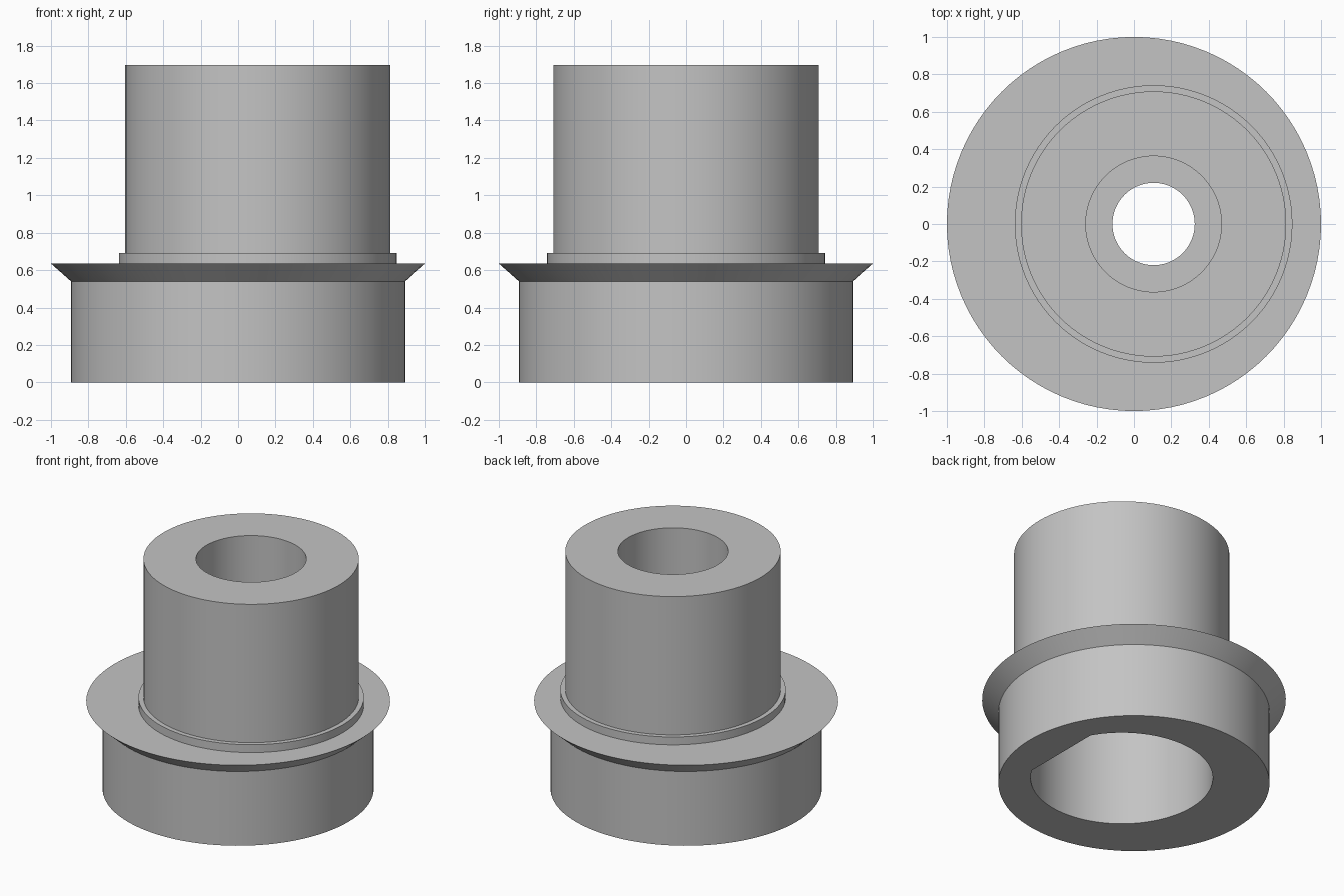
import bpy
import bmesh
from math import cos, sin, tau

SEGMENTS = 96
OFFSET = 0.105      # the tube sits off the base axis
FLAT = 0.52         # distance of the socket's flat from the tube axis

cube = bpy.data.objects.get("Cube")
if cube:
    bpy.data.objects.remove(cube, do_unlink=True)

gray = bpy.data.materials.new("plain_gray")
gray.use_nodes = True
color = (0.55, 0.55, 0.55, 1)
gray.diffuse_color = color
gray.node_tree.nodes["Principled BSDF"].inputs["Base Color"].default_value = color


def ring(bm, centre, radius, z, flat=None):
    """Circle of vertices, optionally cut by a flat on its +x side."""
    verts = []
    for i in range(SEGMENTS):
        a = tau * i / SEGMENTS
        x = radius * cos(a)
        if flat is not None:
            x = min(x, flat)
        verts.append(bm.verts.new((centre + x, radius * sin(a), z)))
    return verts


def closed_shell(name, sections):
    """Skin a closed cycle of rings into one hollow solid."""
    bm = bmesh.new()
    rings = [ring(bm, *s) for s in sections]
    for lower, upper in zip(rings, rings[1:] + rings[:1]):
        for i in range(SEGMENTS):
            j = (i + 1) % SEGMENTS
            bm.faces.new((lower[i], lower[j], upper[j], upper[i]))
    bmesh.ops.recalc_face_normals(bm, faces=bm.faces)
    mesh = bpy.data.meshes.new(name)
    bm.to_mesh(mesh)
    bm.free()
    mesh.materials.append(gray)
    obj = bpy.data.objects.new(name, mesh)
    bpy.context.collection.objects.link(obj)
    bpy.ops.object.select_all(action="DESELECT")
    obj.select_set(True)
    bpy.context.view_layer.objects.active = obj
    bpy.ops.object.shade_smooth_by_angle(angle=0.35)
    return obj


closed_shell("flanged_bushing", [
    # base drum and flared flange
    (0, 0.893, 0),
    (0, 0.893, 0.54),
    (0, 1.0, 0.635),
    # collar and offset tube
    (OFFSET, 0.742, 0.635),
    (OFFSET, 0.742, 0.692),
    (OFFSET, 0.709, 0.692),
    (OFFSET, 0.709, 1.697),
    # top bore, narrow through hole
    (OFFSET, 0.363, 1.697),
    (OFFSET, 0.363, 1.15),
    (OFFSET, 0.22, 1.15),
    (OFFSET, 0.22, 0.95),
    # wide keyed socket open at the bottom
    (OFFSET, 0.6, 0.95, FLAT),
    (OFFSET, 0.6, 0, FLAT),
])
